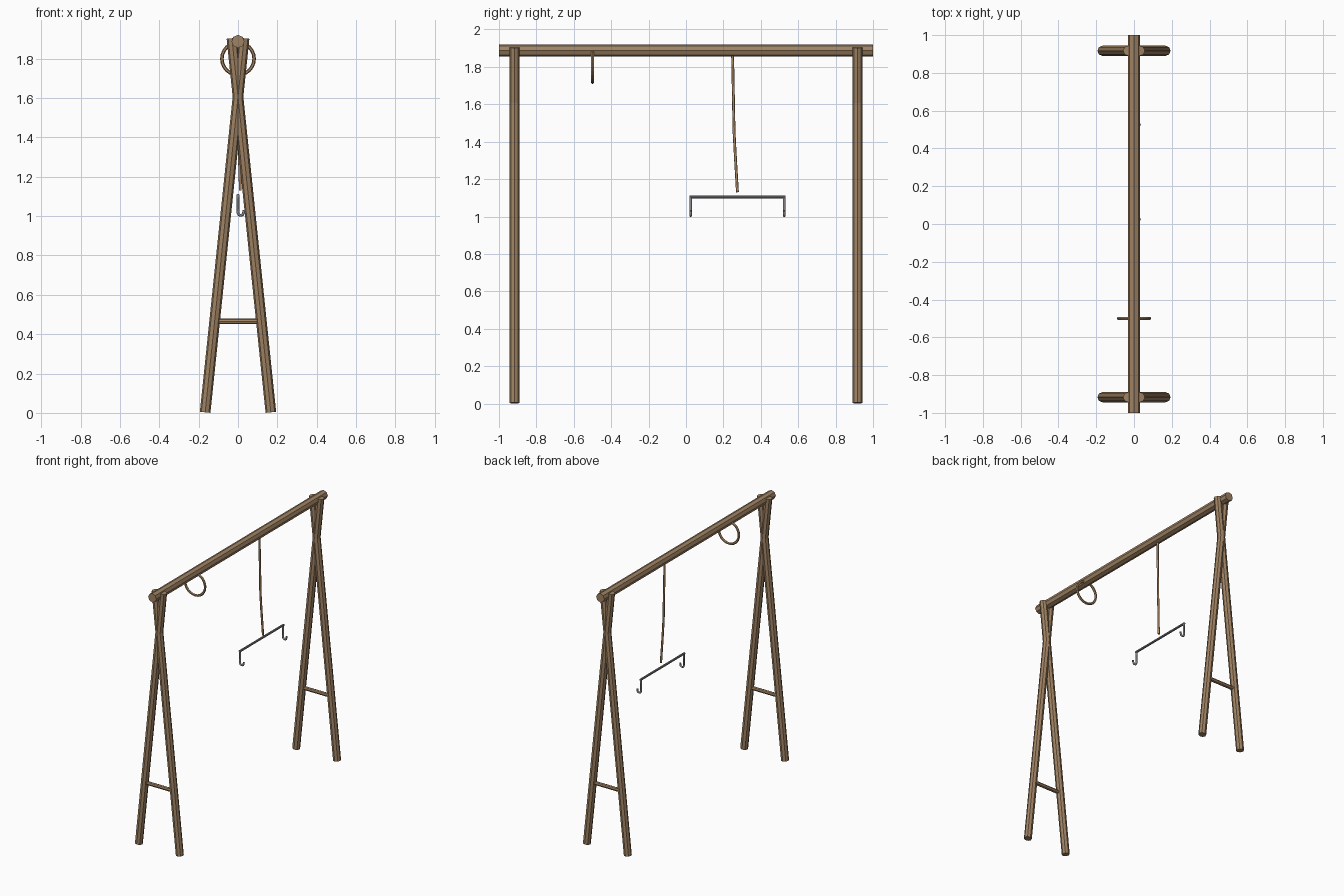
import bpy
import math
from mathutils import Vector

cube = bpy.data.objects.get("Cube")
if cube:
    bpy.data.objects.remove(cube, do_unlink=True)


def material(name, rgb):
    m = bpy.data.materials.new(name)
    m.use_nodes = True
    m.diffuse_color = (*rgb, 1)
    m.node_tree.nodes["Principled BSDF"].inputs["Base Color"].default_value = (*rgb, 1)
    return m


wood = material("brown_wood", (0.35, 0.225, 0.125))
rope_mat = material("tan_rope", (0.40, 0.25, 0.13))
iron = material("grey_iron", (0.26, 0.26, 0.28))


def pole(name, a, b, radius, sides, mat):
    """Flat-sided pole between two points."""
    a, b = Vector(a), Vector(b)
    d = b - a
    bpy.ops.mesh.primitive_cylinder_add(vertices=sides, radius=radius, depth=d.length,
                                        location=(a + b) / 2)
    ob = bpy.context.object
    ob.name = name
    ob.rotation_euler = d.to_track_quat('Z', 'Y').to_euler()
    ob.data.materials.append(mat)
    return ob


def tube(name, points, radius, mat):
    """Thin round tube along a path."""
    cu = bpy.data.curves.new(name, 'CURVE')
    cu.dimensions = '3D'
    cu.bevel_depth = radius
    cu.bevel_resolution = 1
    cu.use_fill_caps = True
    sp = cu.splines.new('POLY')
    sp.points.add(len(points) - 1)
    for p, co in zip(sp.points, points):
        p.co = (*co, 1)
    ob = bpy.data.objects.new(name, cu)
    bpy.context.collection.objects.link(ob)
    cu.materials.append(mat)
    return ob


# Top beam
pole("top_beam", (0, -1, 1.888), (0, 1, 1.888), 0.033, 8, wood)

# Crossed leg pairs with a brace at each end
for end, y in (("front", -0.917), ("back", 0.917)):
    for side, s in (("left", 1), ("right", -1)):
        pole(f"{end}_{side}_leg", (s * 0.167, y, 0.003), (s * -0.031, y, 1.904),
             0.027, 8, wood)
    pole(f"{end}_brace", (-0.115, y, 0.465), (0.115, y, 0.465), 0.014, 8, wood)

# Ring hung round the beam
bpy.ops.mesh.primitive_torus_add(major_radius=0.082, minor_radius=0.009, major_segments=24,
                                 minor_segments=6, location=(0, -0.5, 1.8),
                                 rotation=(math.pi / 2, 0, 0))
bpy.context.object.name = "rope_ring"
bpy.context.object.data.materials.append(rope_mat)

# Hanging rope with a slight bend
tube("hanging_rope", [(0, 0.249, 1.87), (0.002, 0.253, 1.66), (0.003, 0.257, 1.45),
                      (0.006, 0.264, 1.32), (0.012, 0.275, 1.13)], 0.0075, rope_mat)

# Iron hanger bar with a hook at each end
pole("hanger_bar", (0, 0.018, 1.105), (0, 0.532, 1.105), 0.008, 8, iron)
for name, y in (("front_hook", 0.025), ("back_hook", 0.525)):
    path = [(0, y, 1.105)]
    for i in range(9):
        t = math.pi * (1 + i / 8)
        path.append((0.014 + 0.014 * math.cos(t), y, 1.018 + 0.014 * math.sin(t)))
    path.append((0.03, y, 1.03))
    tube(name, path, 0.007, iron)
